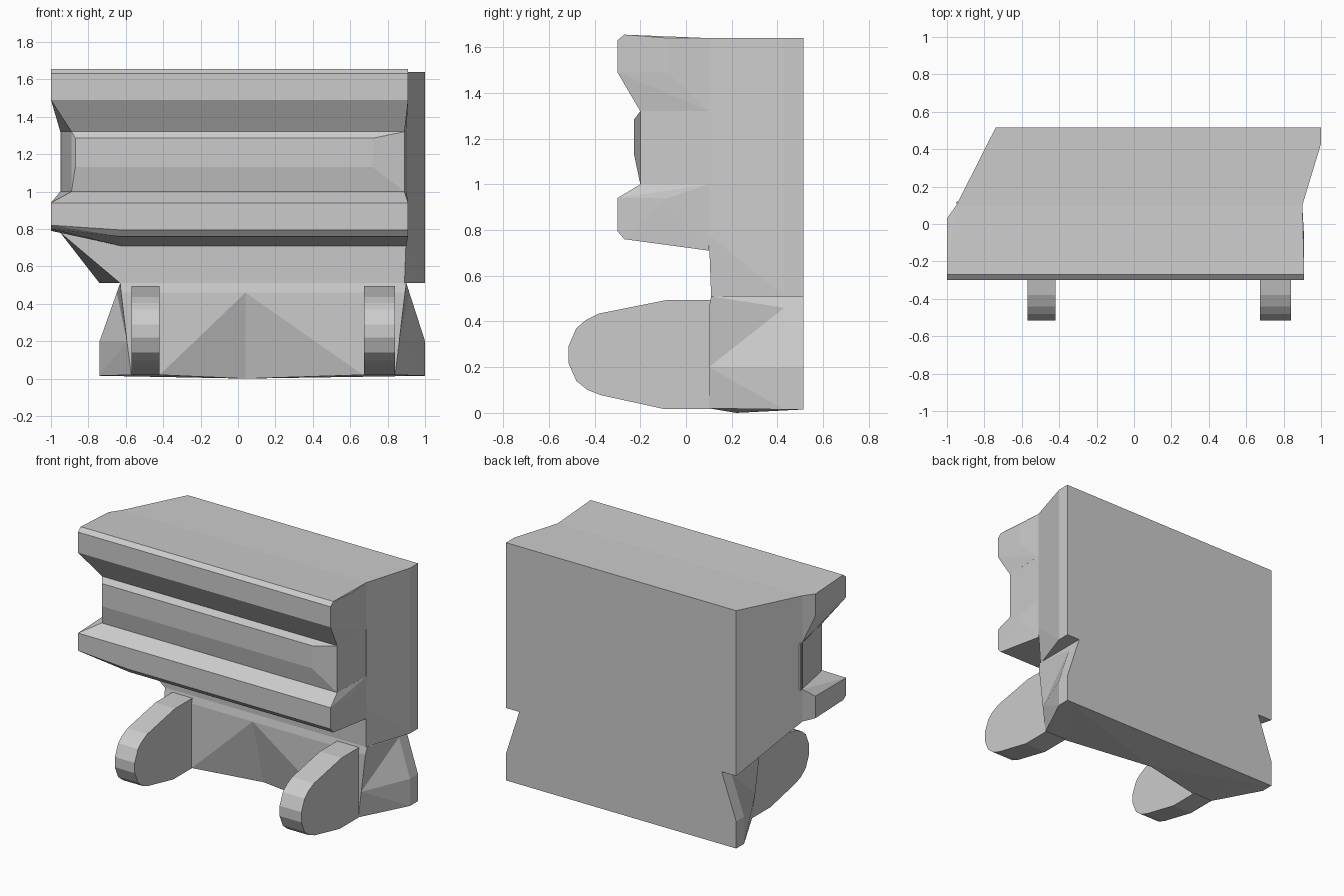
import bpy, bmesh

if "Cube" in bpy.data.objects:
    bpy.data.objects.remove(bpy.data.objects["Cube"])


def finish(name, bm):
    bmesh.ops.remove_doubles(bm, verts=bm.verts, dist=0.0005)
    bmesh.ops.recalc_face_normals(bm, faces=bm.faces)
    mesh = bpy.data.meshes.new(name)
    bm.to_mesh(mesh)
    bm.free()
    obj = bpy.data.objects.new(name, mesh)
    bpy.context.collection.objects.link(obj)
    return obj


def hull(name, points):
    """Flat-sided convex solid around the given corners."""
    bm = bmesh.new()
    for p in points:
        bm.verts.new(p)
    res = bmesh.ops.convex_hull(bm, input=bm.verts)
    loose = [v for v in bm.verts if not v.link_faces]
    bmesh.ops.delete(bm, geom=loose, context='VERTS')
    bmesh.ops.dissolve_limit(bm, angle_limit=0.01, verts=bm.verts, edges=bm.edges)
    return finish(name, bm)


def span(profile, x0, x1):
    """Copy (y, z) points onto two x planes."""
    return [(x, y, z) for x in (x0, x1) for y, z in profile]


def loft(name, rings):
    """Closed, triangulated skin through rings of equal length."""
    bm = bmesh.new()
    rows = [[bm.verts.new(p) for p in ring] for ring in rings]
    n = len(rows[0])
    for a, b in zip(rows, rows[1:]):
        for i in range(n):
            j = (i + 1) % n
            bm.faces.new((a[i], a[j], b[j], b[i]))
    bm.faces.new(rows[0][::-1])
    bm.faces.new(rows[-1])
    bmesh.ops.triangulate(bm, faces=bm.faces)
    return finish(name, bm)


# Main rear block, tapered at its lower left front corner
plan = [(-.95, .1), (.9, .1), (1, .43), (1, .515), (-.74, .515)]
block = [(x, y, z) for z in (.78, 1.64) for x, y in plan]
block += [(-.63, .11, .51), (.89, .11, .51), (1, .43, .51), (1, .515, .51), (-.74, .515, .51)]
hull("rear_block", block)

# Upper front rail
upper = [(-.08, 1.64), (-.27, 1.655), (-.3, 1.63), (-.3, 1.49), (-.08, 1.49)]
hull("upper_rail", span(upper, -1, .91)
     + [(-1, .03, 1.64), (-1, .03, 1.49), (-.89, -.2, 1.32), (.89, -.2, 1.32)]
     + span([(.1, 1.64), (.1, 1.32)], -.95, .9))

# Lower front rail, underside lifting towards the left end
hull("lower_rail", span([(-.3, .94)], -1, .91)
     + [(-1, .03, .94), (.91, -.08, .94), (-.89, -.2, 1), (.89, -.2, 1)]
     + [(-1, -.3, .82), (-1, -.27, .8), (-1, .03, .79), (-.95, .1, .78)]
     + span([(-.3, .795), (-.27, .76)], -.63, .91)
     + span([(.1, .71)], -.63, .9) + span([(.1, 1)], -.95, .9))

# Raised panel between the rails
hull("centre_panel", span([(-.2, 1.32), (-.2, 1)], -.89, .89)
     + span([(-.227, 1.285), (-.227, 1.13)], -.87, .72)
     + span([(.12, 1.32), (.12, 1)], -.95, .9))

# Base with flared back corners and a faceted hollow in the front
bottom = [(-.57, .1, .02), (-.42, .1, .02), (.04, .22, 0), (.67, .1, .02), (.84, .1, .02),
          (1, .43, .015), (1, .515, .015), (-.74, .515, .015), (-.74, .43, .015)]
middle = [(-.594, .1, .2), (-.23, .1, .2), (.04, .168, .2), (.41, .1, .2), (.862, .1, .2),
          (1, .43, .2), (1, .515, .2), (-.74, .515, .2), (-.74, .43, .2)]
peak = [(-.625, .1, .46)] + [(.04, .1, .46)] * 3 + [(.893, .1, .46)]
peak += [(.916, .43, .46), (.916, .515, .46), (-.648, .515, .46), (-.648, .43, .46)]
top = [(-.63, .11, .51)] + [(.04, .11, .51)] * 3 + [(.9, .11, .51)]
top += [(.9, .43, .51), (.9, .515, .51), (-.63, .515, .51), (-.63, .43, .51)]


def loft_base(rings):
    """Skin of the base, skipping repeated corners."""
    bm = bmesh.new()
    cache = {}

    def vert(p):
        if p not in cache:
            cache[p] = bm.verts.new(p)
        return cache[p]

    def face(points):
        unique = list(dict.fromkeys(points))
        if len(unique) > 2:
            bm.faces.new([vert(p) for p in unique])

    for a, b in zip(rings, rings[1:]):
        for i in range(len(a)):
            j = (i + 1) % len(a)
            face((a[i], a[j], b[j], b[i]))
    face(rings[0][::-1])
    face(rings[-1])
    bmesh.ops.triangulate(bm, faces=bm.faces)
    return finish("base", bm)


loft_base([bottom, middle, peak, top])

# Two rounded feet reaching forward
foot = [(.11, .495), (-.08, .495), (-.38, .435), (-.44, .405), (-.48, .37), (-.515, .29),
        (-.515, .22), (-.48, .14), (-.43, .1), (-.37, .077), (-.1, .018), (.11, .018)]
for name, x0, x1 in (("left_foot", -.57, -.42), ("right_foot", .675, .84)):
    hull(name, span(foot, x0, x1))
